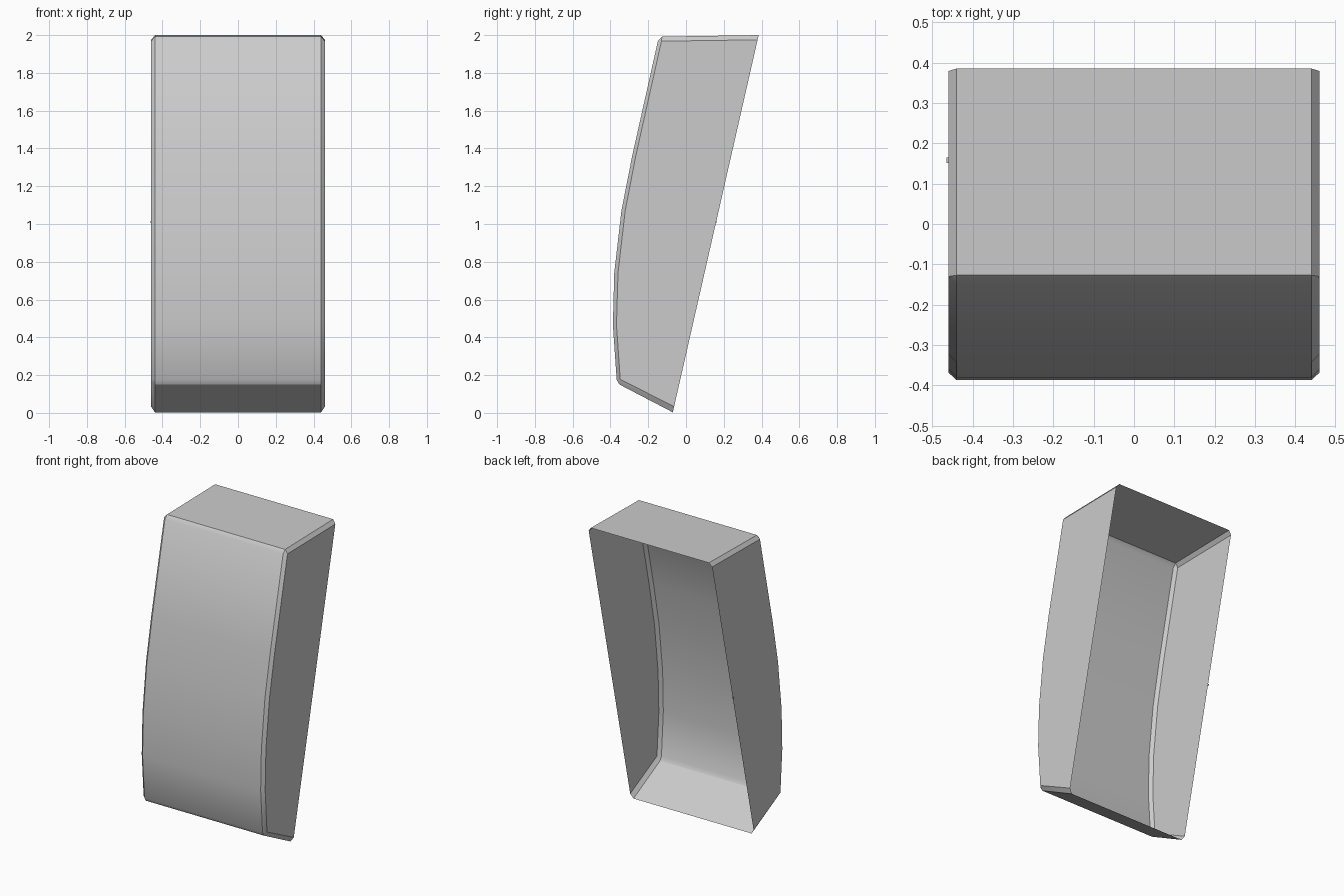
import bpy
import bmesh
import math

if "Cube" in bpy.data.objects:
    bpy.data.objects.remove(bpy.data.objects["Cube"], do_unlink=True)

# One plain grey for everything
grey = bpy.data.materials.new("plain grey")
grey.use_nodes = True
colour = (0.6, 0.6, 0.6, 1)
grey.diffuse_color = colour
grey.node_tree.nodes["Principled BSDF"].inputs["Base Color"].default_value = colour


def finish(name, bm):
    mesh = bpy.data.meshes.new(name)
    bm.to_mesh(mesh)
    bm.free()
    mesh.materials.append(grey)
    obj = bpy.data.objects.new(name, mesh)
    bpy.context.collection.objects.link(obj)
    return obj


# Side profiles (y, z) from top back, over the front, to bottom back:
# the wide middle band, and the inset outline of the side walls
BAND = [(0.385, 2.0), (-0.127, 1.992), (-0.149, 1.968), (-0.285, 1.36),
        (-0.342, 1.07), (-0.38, 0.74), (-0.387, 0.465), (-0.367, 0.175),
        (-0.352, 0.15), (-0.07, 0.003)]
WALL = [(0.379, 1.975), (-0.13, 1.968), (-0.13, 1.968), (-0.266, 1.36),
        (-0.322, 1.07), (-0.36, 0.74), (-0.368, 0.465), (-0.348, 0.178),
        (-0.348, 0.178), (-0.063, 0.033)]
BAND_X, WALL_X = 0.44, 0.46

# Open-backed shell: middle band, bevel strips and side walls
bm = bmesh.new()
rows = []
for x, outline in ((-WALL_X, WALL), (-BAND_X, BAND), (BAND_X, BAND), (WALL_X, WALL)):
    rows.append([bm.verts.new((x, y, z)) for y, z in outline])
for a, b in zip(rows, rows[1:]):
    for i in range(len(a) - 1):
        bm.faces.new((a[i], a[i + 1], b[i + 1], b[i]))
bm.faces.new(rows[0][::-1])
bm.faces.new(rows[-1])
bmesh.ops.remove_doubles(bm, verts=bm.verts, dist=0.0005)
bmesh.ops.recalc_face_normals(bm, faces=bm.faces)
# Make sure the front looks outwards
front = min(bm.faces, key=lambda f: f.calc_center_median().y)
if front.normal.y > 0:
    bmesh.ops.reverse_faces(bm, faces=bm.faces)
shell = finish("open_back_shell", bm)

bpy.ops.object.select_all(action="DESELECT")
shell.select_set(True)
bpy.context.view_layer.objects.active = shell
bpy.ops.object.shade_smooth_by_angle(angle=math.radians(30))

# Tiny nub on the rear edge of the right wall
bm = bmesh.new()
bmesh.ops.create_cube(bm, size=1)
bmesh.ops.scale(bm, vec=(0.006, 0.014, 0.006), verts=bm.verts)
bmesh.ops.translate(bm, vec=(-0.462, 0.158, 1.01), verts=bm.verts)
finish("edge_nub", bm)
